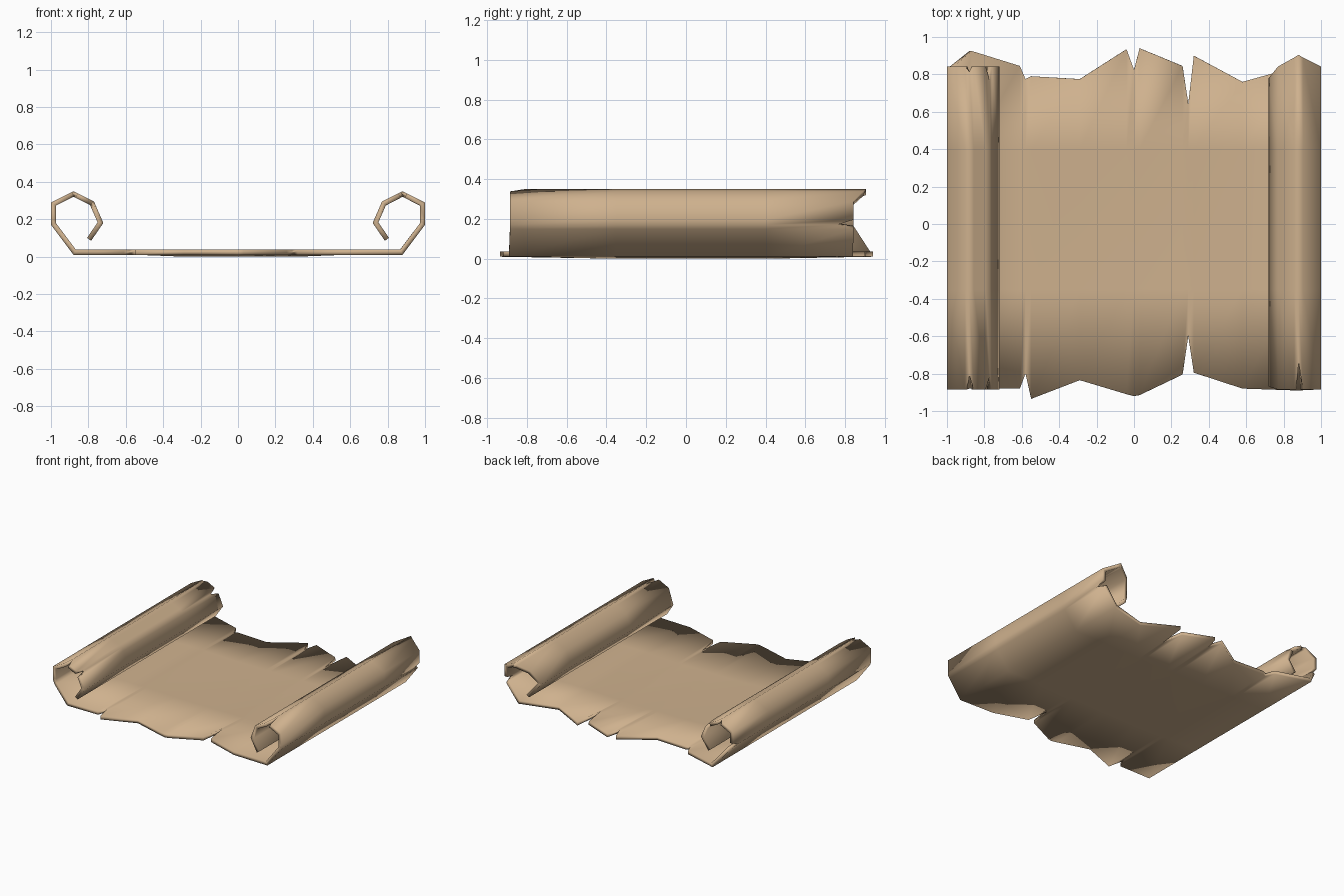
import bpy, bmesh
from mathutils import Vector

if "Cube" in bpy.data.objects:
    bpy.data.objects.remove(bpy.data.objects["Cube"])

BASE = 0.01      # height of the sheet's underside
SHEET = 0.027    # sheet thickness

# Flat part: x, torn front y, torn back y
FLAT = [(-0.88, -0.88, 0.925), (-0.61, -0.88, 0.845), (-0.58, -0.80, 0.775),
        (-0.55, -0.935, 0.79), (-0.29, -0.835, 0.775), (-0.04, -0.91, 0.935),
        (0.0, -0.92, 0.825), (0.03, -0.915, 0.94), (0.26, -0.805, 0.845),
        (0.29, -0.60, 0.645), (0.32, -0.795, 0.90), (0.58, -0.88, 0.76),
        (0.88, -0.89, 0.84)]

# Outer line of one curled side, mirrored for the other
CURL = [(0.88, BASE), (1.0, 0.17), (1.0, 0.29), (0.88, 0.35),
        (0.77, 0.295), (0.72, 0.18), (0.785, 0.085)]

# Torn ends on curl corners: corner -> (front y, back y, is a narrow notch)
RIGHT_TEARS = {1: (-0.885, 0.76, True), 3: (-0.74, 0.905, False),
               5: (-0.87, 0.78, False)}
LEFT_TEARS = {1: (-0.88, 0.77, True), 3: (-0.81, 0.815, True),
              4: (-0.81, 0.76, True)}


def curl_stations(side, tears):
    """Stations (x, z, front y, back y) from the flat sheet to the curl tip."""
    pts = [Vector((x * side, z)) for x, z in CURL]
    front, back = -0.885, 0.842
    out = []
    for i in range(1, len(pts)):
        yf, yb, notch = tears.get(i, (front, back, False))
        p = pts[i]
        top_tear = i == 3 and not notch
        if notch or top_tear:
            nb = back if notch else 0.89
            before = p + (pts[i - 1] - p).normalized() * 0.026
            after = p + (pts[i + 1] - p).normalized() * 0.026
            out += [(*before, front, nb), (*p, yf, yb), (*after, front, nb)]
        else:
            out.append((*p, yf, yb))
    return out


# Whole cross-section from the left tip to the right tip
stations = curl_stations(-1, LEFT_TEARS)[::-1]
stations += [(x, BASE, f, b) for x, f, b in FLAT]
stations += curl_stations(1, RIGHT_TEARS)

# Sheet surface
bm = bmesh.new()
rows = []
for x, z, f, b in stations:
    sag = BASE if abs(x) < 0.5 else 0.0     # middle sinks to the ground
    rows.append([bm.verts.new((x, f, z)), bm.verts.new((x, -0.35, z - sag)),
                 bm.verts.new((x, 0.4, z - sag)), bm.verts.new((x, b, z))])
for r, s in zip(rows, rows[1:]):
    for j in range(3):
        bm.faces.new((r[j], s[j], s[j + 1], r[j + 1])).smooth = True
mesh = bpy.data.meshes.new("parchment_sheet")
bm.to_mesh(mesh)
bm.free()

sheet = bpy.data.objects.new("parchment_sheet", mesh)
bpy.context.collection.objects.link(sheet)

# Thickness grows to the inner, upper side
solid = sheet.modifiers.new("thickness", 'SOLIDIFY')
solid.thickness = SHEET
solid.offset = 1
solid.use_even_offset = True

paper = bpy.data.materials.new("tan paper")
paper.diffuse_color = (0.62, 0.44, 0.27, 1)
paper.use_nodes = True
paper.node_tree.nodes["Principled BSDF"].inputs["Base Color"].default_value = paper.diffuse_color
mesh.materials.append(paper)
